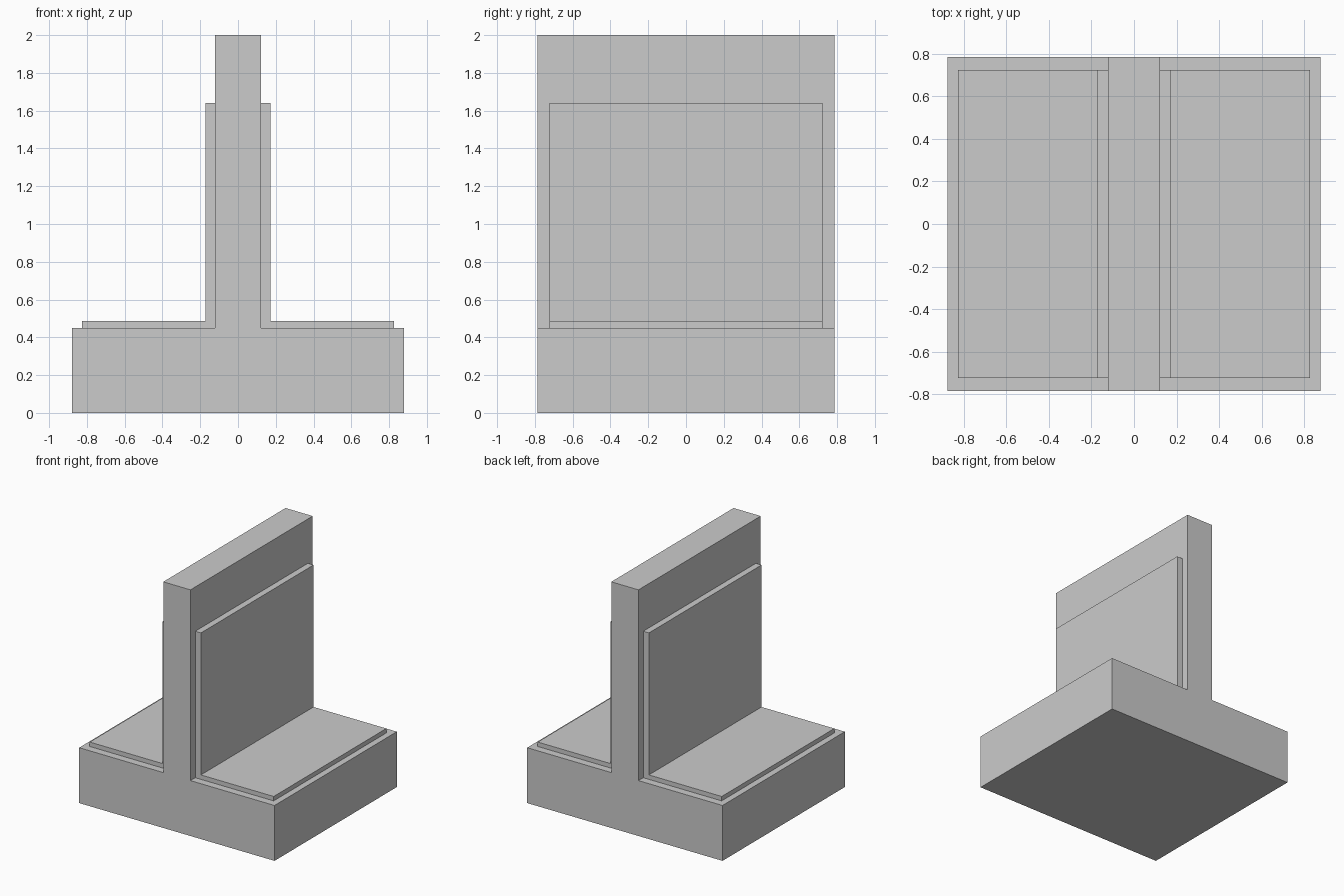
import bpy, bmesh

if "Cube" in bpy.data.objects:
    bpy.data.objects.remove(bpy.data.objects["Cube"])

HALF_DEPTH = 0.785   # body half size along y
PAD_DEPTH = 0.723    # cushion half size along y


def extrude_profile(name, points, half_depth):
    """Extrude an x/z outline along y into a closed solid."""
    bm = bmesh.new()
    face = bm.faces.new([bm.verts.new((x, -half_depth, z)) for x, z in points])
    ext = bmesh.ops.extrude_face_region(bm, geom=[face], use_keep_orig=True)
    verts = [g for g in ext["geom"] if isinstance(g, bmesh.types.BMVert)]
    bmesh.ops.translate(bm, verts=verts, vec=(0, 2 * half_depth, 0))
    bmesh.ops.recalc_face_normals(bm, faces=bm.faces)
    mesh = bpy.data.meshes.new(name)
    bm.to_mesh(mesh)
    bm.free()
    obj = bpy.data.objects.new(name, mesh)
    bpy.context.collection.objects.link(obj)
    return obj


def box_outline(x0, x1, z0, z1):
    return [(x0, z0), (x1, z0), (x1, z1), (x0, z1)]


# Double-sided bench body: wide base with a central upright
right = [(0.878, 0), (0.878, 0.45), (0.122, 0.45), (0.122, 2.0)]
left = [(-x, z) for x, z in reversed(right)]
extrude_profile("bench_body", right + left, HALF_DEPTH)

# Thin seat and back cushions, mirrored on both sides of the upright
cushions = {
    "back_cushion": box_outline(0.122, 0.173, 0.45, 1.64),
    "seat_cushion": box_outline(0.173, 0.827, 0.45, 0.486),
}
for name, outline in cushions.items():
    for side, sign in (("right", 1), ("left", -1)):
        extrude_profile(f"{name}_{side}", [(sign * x, z) for x, z in outline], PAD_DEPTH)
